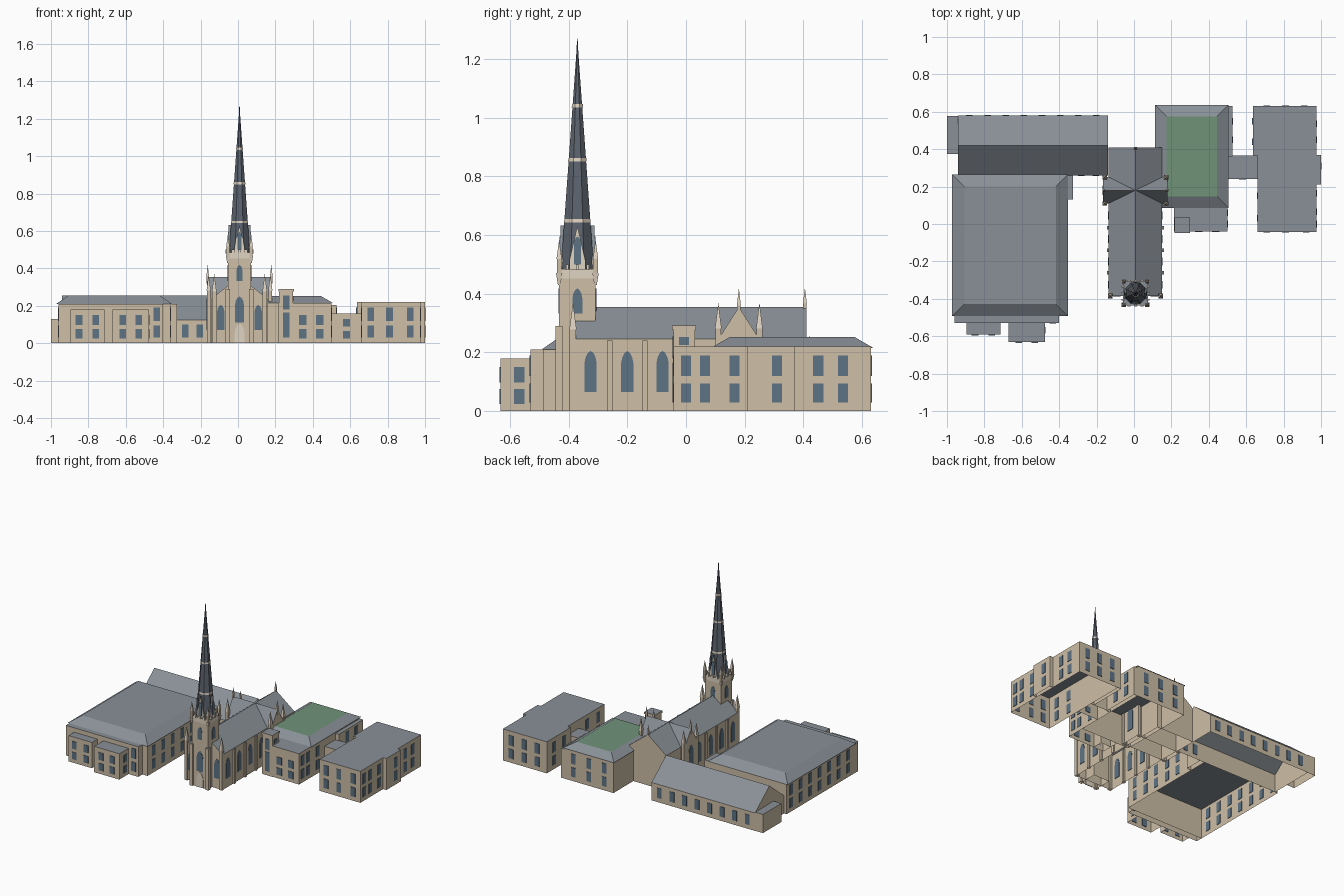
import bpy, bmesh, math
from mathutils import Matrix, Vector

if "Cube" in bpy.data.objects:
    bpy.data.objects.remove(bpy.data.objects["Cube"])


def mat(name, c):
    m = bpy.data.materials.new(name)
    m.diffuse_color = (*c, 1)
    m.use_nodes = True
    m.node_tree.nodes["Principled BSDF"].inputs["Base Color"].default_value = m.diffuse_color
    return m


WALL = mat("stone", (0.62, 0.52, 0.39))
ROOF = mat("slate", (0.25, 0.28, 0.31))
DARK = mat("dark_slate", (0.11, 0.13, 0.16))
GLASS = mat("glass", (0.11, 0.17, 0.23))
TRIM = mat("trim", (0.75, 0.66, 0.54))
GREEN = mat("green_roof", (0.16, 0.29, 0.19))


def mesh(name, verts, faces, mats, idx=None):
    me = bpy.data.meshes.new(name)
    me.from_pydata(verts, [], faces)
    for m in mats:
        me.materials.append(m)
    for p, i in zip(me.polygons, idx or [0] * len(faces)):
        p.material_index = i
    ob = bpy.data.objects.new(name, me)
    bpy.context.collection.objects.link(ob)
    return ob


SIDES = [(0, 1, 5, 4), (1, 2, 6, 5), (2, 3, 7, 6), (3, 0, 4, 7)]


def rect(x0, x1, y0, y1, z):
    return [(x0, y0, z), (x1, y0, z), (x1, y1, z), (x0, y1, z)]


def block(name, x0, x1, y0, y1, h, z0=0, wall=WALL, top=ROOF):
    # open-bottomed walls with a flat top
    return mesh(name, rect(x0, x1, y0, y1, z0) + rect(x0, x1, y0, y1, h),
                SIDES + [(4, 5, 6, 7)], [wall, top], [0] * 4 + [1])


def hip(name, x0, x1, y0, y1, z0, z1, d, top=ROOF):
    # hipped roof with a flat centre
    return mesh(name, rect(x0, x1, y0, y1, z0) + rect(x0 + d, x1 - d, y0 + d, y1 - d, z1),
                SIDES + [(4, 5, 6, 7)], [ROOF, top], [0] * 4 + [1])


def gable(name, x0, x1, y0, y1, z0, eave, ridge, along_y, wall=WALL, roof=ROOF):
    v = rect(x0, x1, y0, y1, z0) + rect(x0, x1, y0, y1, eave)
    if along_y:
        xm = (x0 + x1) / 2
        v += [(xm, y0, ridge), (xm, y1, ridge)]
        f = [(0, 1, 5, 8, 4), (1, 2, 6, 5), (2, 3, 7, 9, 6), (3, 0, 4, 7), (5, 6, 9, 8), (7, 4, 8, 9)]
    else:
        ym = (y0 + y1) / 2
        v += [(x0, ym, ridge), (x1, ym, ridge)]
        f = [(0, 1, 5, 4), (1, 2, 6, 9, 5), (2, 3, 7, 6), (3, 0, 4, 8, 7), (4, 5, 9, 8), (6, 7, 8, 9)]
    return mesh(name, v, f, [wall, roof], [0] * 4 + [1] * 2)


def panel(name, profile, places, m=GLASS, t=0.003):
    # thin flat shapes; each place is (axis, plane, centre along wall, base z)
    v, f, n = [], [], len(profile)
    for axis, plane, c, z in places:
        b = len(v)
        for o in (-t, t):
            for a, h in profile:
                v.append((plane + o, c + a, z + h) if axis == 'x' else (c + a, plane + o, z + h))
        f += [tuple(range(b, b + n)), tuple(range(b + n, b + 2 * n))]
        f += [(b + i, b + (i + 1) % n, b + n + (i + 1) % n, b + n + i) for i in range(n)]
    ob = mesh(name, v, f, [m])
    bm = bmesh.new()
    bm.from_mesh(ob.data)
    bmesh.ops.recalc_face_normals(bm, faces=bm.faces)
    bm.to_mesh(ob.data)
    bm.free()


def windows(name, axis, plane, centres, rows=((0.03, 0.095), (0.12, 0.19)), w=0.035):
    for i, (a, b) in enumerate(rows):
        r = [(-w / 2, 0), (w / 2, 0), (w / 2, b - a), (-w / 2, b - a)]
        panel(f"{name}_windows_{i}", r, [(axis, plane, c, a) for c in centres])


def arch(w, h):
    k = w / 2
    return [(-k, 0), (k, 0), (k, h - w), (k * .8, h - w * .5), (k * .45, h - w * .16), (0, h),
            (-k * .45, h - w * .16), (-k * .8, h - w * .5), (-k, h - w)]


def cone(name, x, y, z0, z1, r0, r1, n, m):
    ob = mesh(name, [], [], [m])
    bm = bmesh.new()
    bmesh.ops.create_cone(bm, cap_ends=True, segments=n, radius1=r0, radius2=r1, depth=z1 - z0)
    bmesh.ops.rotate(bm, verts=bm.verts, cent=(0, 0, 0), matrix=Matrix.Rotation(math.pi / n, 3, 'Z'))
    bmesh.ops.translate(bm, verts=bm.verts, vec=Vector((x, y, (z0 + z1) / 2)))
    bm.to_mesh(ob.data)
    bm.free()


def pinnacle(name, x, y, z0, z1, r=0.009, split=0.4):
    zm = z0 + (z1 - z0) * split
    block(name + "_shaft", x - r, x + r, y - r, y + r, zm, z0, WALL, TRIM)
    cone(name + "_cap", x, y, zm, z1, r * 1.6, 0, 4, TRIM)


CX, TY = 0.008, -0.37

# Church body and crossing
gable("nave", -0.135, 0.15, -0.385, 0.41, 0, 0.245, 0.355, True)
gable("transept", -0.165, 0.18, 0.11, 0.25, 0, 0.245, 0.355, False)
pinnacle("rear_finial", CX, 0.405, 0.33, 0.42, 0.006)
for s in (-1, 1):
    sx = CX + s * 0.143
    for y in (-0.26, -0.14, -0.02):
        block("nave_buttress", sx - 0.009, sx + 0.009, y - 0.009, y + 0.009, 0.24)
    pinnacle("front_corner_pier", CX + s * 0.135, -0.385, 0, 0.37, 0.011, 0.75)
    pinnacle("transept_finial", CX + s * 0.17, 0.18, 0.32, 0.42, 0.006)
    for y in (0.11, 0.25):
        pinnacle("transept_pinnacle", CX + s * 0.165, y, 0, 0.37, 0.010, 0.76)
    panel("transept_window", arch(0.05, 0.17), [('x', CX + s * 0.1725, 0.18, 0.07)])
panel("nave_windows", arch(0.042, 0.14), [('x', x, y, 0.065) for x in (-0.135, 0.15) for y in (-0.325, -0.2, -0.08, 0.045)])
panel("facade_windows", arch(0.042, 0.135), [('y', -0.385, CX + s * 0.1, 0.07) for s in (-1, 1)])

# Tower with stepped corner buttresses and parapet
R = 0.062
block("tower", CX - R, CX + R, TY - R, TY + R, 0.46)
for sx in (-1, 1):
    for sy in (-1, 1):
        px, py = CX + sx * R, TY + sy * R
        q = 0.012
        if sy < 0:
            block("tower_buttress", px - q, px + q, py - q, py + q, 0.29)
        cone("corner_corbel", px, py, 0.43, 0.47, 0.006, 0.015, 4, TRIM)
        pinnacle("tower_pinnacle", px, py, 0.47, 0.585, 0.008, 0.42)
P = R + 0.004
block("parapet", CX - P, CX + P, TY - P, TY + P, 0.485, 0.452, TRIM)
for i in (-1, 0, 1):
    o = i * 0.035
    for s in (-1, 1):
        for dx, dy in ((o, s * P), (s * P, o)):
            block("merlon", CX + dx - .008, CX + dx + .008, TY + dy - .004, TY + dy + .004, 0.5, 0.48, TRIM, TRIM)
panel("door", arch(0.055, 0.105), [('y', TY - R, CX, 0)], TRIM)
panel("tower_front_window", arch(0.05, 0.14), [('y', TY - R, CX, 0.11)])
panel("belfry_windows", arch(0.034, 0.085), [('y', TY + s * R, CX, 0.333) for s in (-1, 1)]
      + [('x', CX + s * R, TY, 0.333) for s in (-1, 1)])

# Spire with gabled dormers and stone bands
cone("spire", CX, TY, 0.48, 1.255, 0.061, 0.001, 8, DARK)
cone("spire_finial", CX, TY, 1.22, 1.27, 0.004, 0.001, 6, DARK)
for z, r in ((0.648, 0.048), (0.856, 0.033), (1.04, 0.02)):
    cone("spire_band", CX, TY, z - 0.006, z + 0.006, r + 0.001, r, 8, TRIM)
L, W = 0.058, 0.027
gable("dormers_side", CX - L, CX + L, TY - W, TY + W, 0.48, 0.515, 0.632, False, TRIM)
gable("dormers_front", CX - W, CX + W, TY - L, TY + L, 0.48, 0.515, 0.632, True, TRIM)
panel("dormer_windows", arch(0.024, 0.095), [('y', TY + s * L, CX, 0.5) for s in (-1, 1)]
      + [('x', CX + s * L, TY, 0.5) for s in (-1, 1)])

# Large left hall with front bays
block("left_hall", -0.96, -0.36, -0.485, 0.26, 0.21)
hip("left_hall_roof", -0.972, -0.353, -0.492, 0.265, 0.21, 0.255, 0.065)
block("left_hall_front", -0.96, -0.40, -0.53, -0.485, 0.21)
block("left_bay_a", -0.895, -0.715, -0.592, -0.53, 0.18)
block("left_bay_b", -0.67, -0.475, -0.632, -0.53, 0.18)
block("left_hall_annex", -0.36, -0.325, 0.13, 0.26, 0.21)
low = ((0.025, 0.075), (0.098, 0.15))
windows("bay_a", 'y', -0.592, (-0.85, -0.76), low)
windows("bay_b", 'y', -0.632, (-0.615, -0.53), low)
windows("bay_b_side", 'x', -0.475, (-0.568,), low)
windows("hall_front", 'y', -0.53, (-0.435,))
hall_y = [-0.42 + 0.105 * i for i in range(7)]
windows("hall_west", 'x', -0.96, hall_y)
windows("hall_east", 'x', -0.36, hall_y[:5])

# Rear left wing
gable("rear_wing", -0.94, -0.14, 0.26, 0.58, 0, 0.125, 0.255, False)
block("rear_wing_end", -1.0, -0.94, 0.375, 0.578, 0.13)
one = ((0.03, 0.1),)
windows("rear_wing_back", 'y', 0.58, [-0.88 + 0.097 * i for i in range(8)], one)
windows("rear_wing_front", 'y', 0.26, (-0.283, -0.205), one)

# Green-roofed right house, front part and turret
block("right_house", 0.12, 0.50, 0.09, 0.63, 0.218)
hip("right_house_roof", 0.112, 0.506, 0.086, 0.637, 0.216, 0.252, 0.062, GREEN)
block("right_house_side", 0.50, 0.527, 0.36, 0.63, 0.205)
block("right_house_front", 0.215, 0.50, -0.04, 0.09, 0.215)
block("turret", 0.22, 0.295, -0.043, 0.03, 0.285)
block("turret_cap", 0.216, 0.299, -0.047, 0.034, 0.291, 0.277)
windows("turret_front", 'y', -0.043, (0.257,), ((0.03, 0.165), (0.18, 0.255)))
windows("turret_side", 'x', 0.295, (-0.007,), ((0.225, 0.252),))
windows("right_front", 'y', -0.04, (0.347, 0.437), low, 0.04)
windows("right_side", 'x', 0.50, (0.0, 0.06, 0.165))
windows("right_side_rear", 'x', 0.527, (0.45, 0.55))
windows("right_back", 'y', 0.63, (0.19, 0.31, 0.43))

# Link and far right building
block("link", 0.50, 0.66, 0.24, 0.365, 0.16)
windows("link_front", 'y', 0.24, (0.58,), ((0.025, 0.065), (0.09, 0.13)))
block("far_house", 0.66, 0.975, -0.042, 0.63, 0.22)
block("far_house_west", 0.635, 0.66, 0.365, 0.63, 0.22)
block("far_house_east", 0.975, 1.0, 0.21, 0.37, 0.22)
windows("far_front", 'y', -0.042, (0.71, 0.81, 0.92))
windows("far_east", 'x', 0.975, (0.0, 0.065, 0.165, 0.45, 0.535))
windows("far_east_bay", 'x', 1.0, (0.31,))
windows("far_back", 'y', 0.63, (0.71, 0.81, 0.91))
windows("far_west", 'x', 0.66, (0.03, 0.15))
windows("far_west_rear", 'x', 0.635, (0.44, 0.55))
